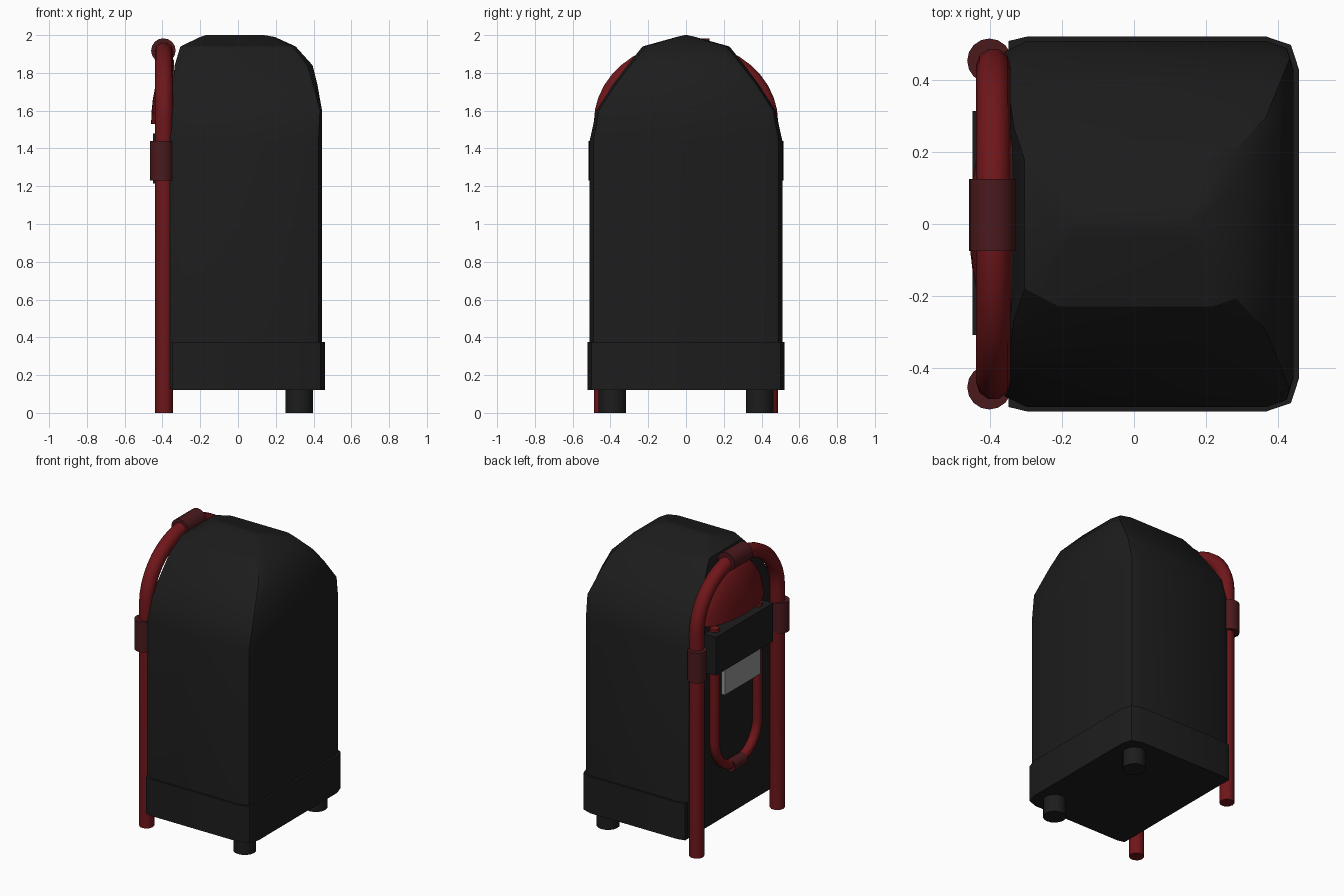
import bpy, bmesh, math

if "Cube" in bpy.data.objects:
    bpy.data.objects.remove(bpy.data.objects["Cube"])


def material(name, rgb):
    m = bpy.data.materials.new(name)
    m.diffuse_color = (*rgb, 1)
    m.use_nodes = True
    m.node_tree.nodes["Principled BSDF"].inputs["Base Color"].default_value = m.diffuse_color
    return m


BLACK = material("black", (0.012, 0.012, 0.012))
RED = material("red", (0.16, 0.008, 0.01))
DARK_RED = material("dark red", (0.07, 0.01, 0.012))
GREY = material("grey", (0.3, 0.3, 0.3))


def add(name, bm, mat, angle=30):
    bmesh.ops.recalc_face_normals(bm, faces=bm.faces[:])
    me = bpy.data.meshes.new(name)
    bm.to_mesh(me)
    bm.free()
    ob = bpy.data.objects.new(name, me)
    bpy.context.collection.objects.link(ob)
    me.materials.append(mat)
    bpy.ops.object.select_all(action='DESELECT')
    ob.select_set(True)
    bpy.context.view_layer.objects.active = ob
    bpy.ops.object.shade_smooth_by_angle(angle=math.radians(angle))
    return ob


def loft(name, rings, mat):
    """Stack rounded rectangles: z, x min, x max, half y, crease x's, back / front half y."""
    bm = bmesh.new()
    loops = []
    for z, x0, x1, y, e, f, c, d in rings:
        mx, my = f + 0.75 * (x1 - f), c + 0.75 * (y - c)
        pts = [(f, -y), (mx, -my), (x1, -c), (x1, c), (mx, my),
               (f, y), (e, y), (x0, d), (x0, -d), (e, -y)]
        loops.append([bm.verts.new((px, py, z)) for px, py in pts])
    n = len(loops[0])
    for a, b in zip(loops, loops[1:]):
        for i in range(n):
            j = (i + 1) % n
            bm.faces.new((a[i], a[j], b[j], b[i]))
    bm.faces.new(loops[0])
    bm.faces.new(loops[-1])
    return add(name, bm, mat)


def box(name, lo, hi, mat):
    bm = bmesh.new()
    bmesh.ops.create_cube(bm, size=1)
    for v in bm.verts:
        v.co = [(a + b) / 2 + t * (b - a) for a, b, t in zip(lo, hi, v.co)]
    return add(name, bm, mat)


def cylinder(name, loc, r, length, mat, along_y=False):
    bm = bmesh.new()
    bmesh.ops.create_cone(bm, cap_ends=True, segments=16, radius1=r, radius2=r, depth=length)
    ob = add(name, bm, mat, 40)
    ob.location = loc
    if along_y:
        ob.rotation_euler.x = math.pi / 2
    return ob


def tube(name, pts, r, mat):
    cu = bpy.data.curves.new(name, 'CURVE')
    cu.dimensions = '3D'
    cu.bevel_depth = r
    cu.bevel_resolution = 3
    cu.use_fill_caps = True
    sp = cu.splines.new('POLY')
    sp.points.add(len(pts) - 1)
    for p, co in zip(sp.points, pts):
        p.co = (*co, 1)
    cu.materials.append(mat)
    ob = bpy.data.objects.new(name, cu)
    bpy.context.collection.objects.link(ob)


def arc(x, z, ry, rz, n=20):
    return [(x, ry * math.cos(math.pi * i / n), z + rz * math.sin(math.pi * i / n))
            for i in range(n + 1)]


# Cabinet with a faceted domed top
loft("cabinet", [
    (0.13, -0.36, 0.445, 0.51, -0.30, 0.37, 0.43, 0.48),
    (1.44, -0.36, 0.445, 0.51, -0.30, 0.37, 0.43, 0.48),
    (1.60, -0.355, 0.445, 0.475, -0.29, 0.40, 0.42, 0.44),
    (1.74, -0.345, 0.42, 0.385, -0.26, 0.33, 0.33, 0.34),
    (1.84, -0.335, 0.395, 0.31, -0.24, 0.28, 0.25, 0.27),
    (1.94, -0.305, 0.305, 0.23, -0.21, 0.22, 0.14, 0.18),
    (1.99, -0.20, 0.195, 0.05, -0.18, 0.17, 0.03, 0.04),
    (2.00, -0.17, 0.14, 0.008, -0.16, 0.13, 0.004, 0.004)], BLACK)

# Base skirt and back feet
loft("base_skirt", [
    (z, -0.35, 0.46, 0.522, -0.30, 0.37, 0.43, 0.51) for z in (0.12, 0.375)], BLACK)
for s in (-1, 1):
    cylinder("back_foot", (0.325, s * 0.39, 0.075), 0.073, 0.15, BLACK)

# Large front arch tube with collars
tube("arch_tube", [(-0.392, 0.442, 0)] + arc(-0.392, 1.54, 0.442, 0.378) + [(-0.392, -0.442, 0)],
     0.048, RED)
for s in (-1, 1):
    cylinder("side_collar", (-0.403, s * 0.455, 1.335), 0.062, 0.21, DARK_RED)
cylinder("top_collar", (-0.395, 0.025, 1.918), 0.065, 0.2, DARK_RED, True)

# Small inner U tube with its collar
tube("inner_tube", [(-0.385, 0.235, 1.5)] + arc(-0.385, 0.70, 0.235, -0.22) + [(-0.385, -0.235, 1.5)],
     0.032, RED)
cylinder("inner_collar", (-0.385, 0, 0.48), 0.042, 0.14, DARK_RED, True)

# Half-round bulging window
bm = bmesh.new()
bmesh.ops.create_uvsphere(bm, u_segments=32, v_segments=16, radius=1)
for co, no in (((0, 0, 0), (0, 0, -1)), ((0, 0, 0), (1, 0, 0))):
    cut = bmesh.ops.bisect_plane(bm, geom=bm.verts[:] + bm.edges[:] + bm.faces[:],
                                 plane_co=co, plane_no=no, clear_outer=True)
    edges = [g for g in cut["geom_cut"] if isinstance(g, bmesh.types.BMEdge)]
    bmesh.ops.contextual_create(bm, geom=edges)
for v in bm.verts:
    v.co = (-0.34 + 0.12 * v.co.x, 0.325 * v.co.y, 1.53 + 0.34 * v.co.z)
add("bulging_window", bm, RED, 40)

# Selector panel and the plate below it
box("selector_panel", (-0.45, -0.31, 1.215), (-0.35, 0.315, 1.48), BLACK)
box("front_plate", (-0.435, -0.195, 1.03), (-0.41, 0.195, 1.22), GREY)
